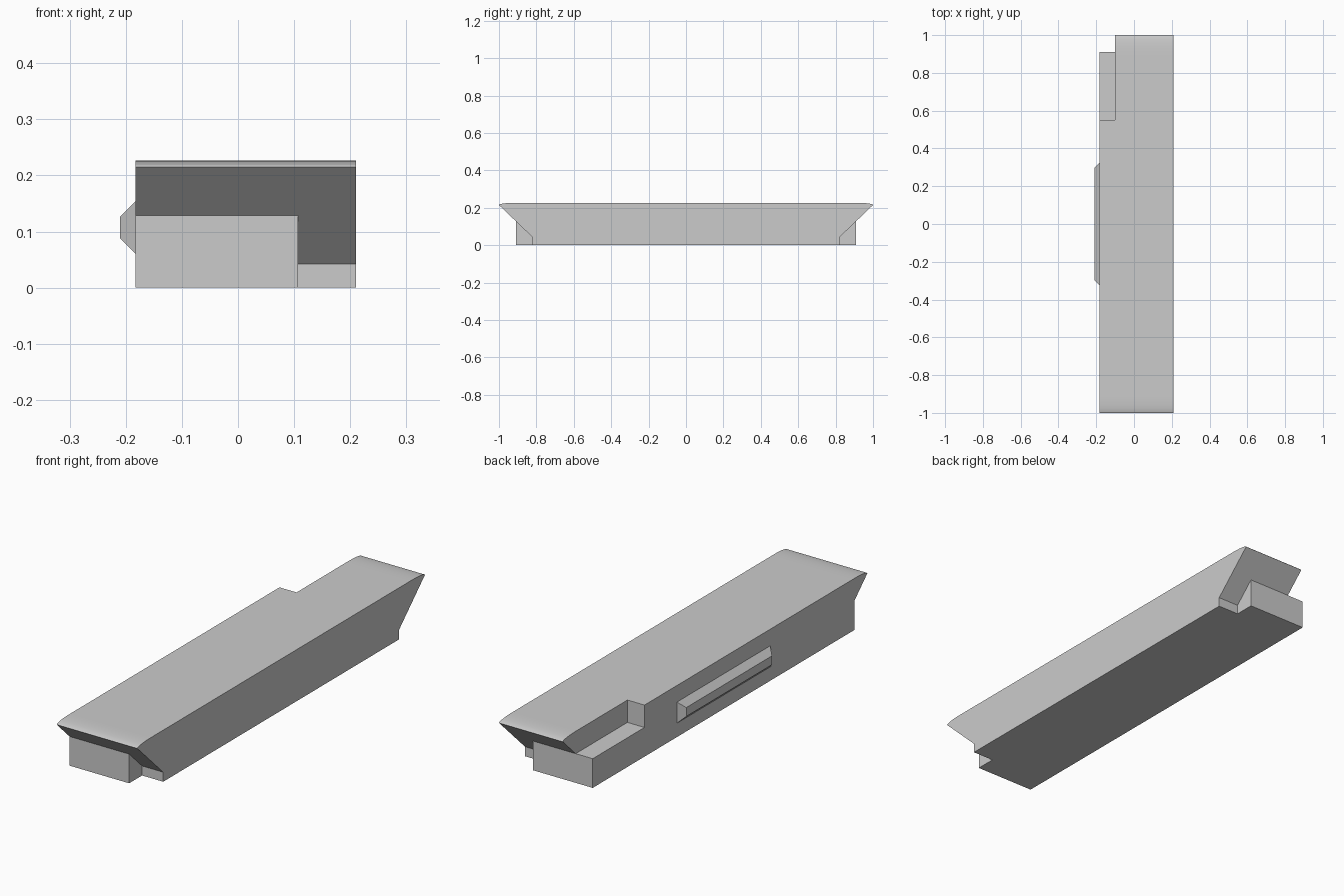
import bpy
import bmesh
import math

cube = bpy.data.objects.get("Cube")
if cube:
    bpy.data.objects.remove(cube, do_unlink=True)

grey = bpy.data.materials.new("light_grey")
grey.use_nodes = True
colour = (0.6, 0.6, 0.6, 1)
grey.diffuse_color = colour
grey.node_tree.nodes["Principled BSDF"].inputs["Base Color"].default_value = colour

RIGHT, LEFT, RECESS = -0.183, 0.21, 0.107
BLOCK_Y, BLOCK_Z = 0.91, 0.1285
TOP, LIP = 0.227, 0.215


def finish(name, bm):
    bmesh.ops.recalc_face_normals(bm, faces=bm.faces)
    mesh = bpy.data.meshes.new(name)
    bm.to_mesh(mesh)
    bm.free()
    obj = bpy.data.objects.new(name, mesh)
    bpy.context.collection.objects.link(obj)
    mesh.materials.append(grey)
    return obj


def prism(name, profile, x0, x1):
    """Extrude a (y, z) profile along x."""
    bm = bmesh.new()
    face = bm.faces.new([bm.verts.new((x0, y, z)) for y, z in profile])
    new = bmesh.ops.extrude_face_region(bm, geom=[face])["geom"]
    bmesh.ops.translate(bm, vec=(x1 - x0, 0, 0),
                        verts=[v for v in new if isinstance(v, bmesh.types.BMVert)])
    return finish(name, bm)


def mirrored(points):
    return [(-y, z) for y, z in points]


# Long body: upright block ends, undercut overhang, rounded top lips
arc = []
for i in range(7):
    a = math.radians(90 * i / 6)
    arc.append((0.91 + 0.09 * math.cos(a), LIP + (TOP - LIP) * math.sin(a)))
half = [(BLOCK_Y, 0), (BLOCK_Y, BLOCK_Z)] + arc + [(0.89, TOP)]
body = prism("body", half + mirrored(half)[::-1], RIGHT, LEFT)

# Cutters: stepped recess at both ends, notch in the rear right corner
recess = [(0.82, -0.1), (0.82, 0.042), (BLOCK_Y, BLOCK_Z), (1.0, -0.1)]
notch = [(0.55, BLOCK_Z), (1.1, BLOCK_Z), (1.1, 0.4), (0.55, 0.4)]
cutters = [prism("rear_recess_cutter", recess, RECESS, 0.4),
           prism("front_recess_cutter", mirrored(recess), RECESS, 0.4),
           prism("notch_cutter", notch, -0.4, -0.1)]

bpy.context.view_layer.objects.active = body
for cutter in cutters:
    cutter.hide_render = True
    mod = body.modifiers.new("cut", 'BOOLEAN')
    mod.operation = 'DIFFERENCE'
    mod.solver = 'EXACT'
    mod.object = cutter
    bpy.ops.object.modifier_apply(modifier=mod.name)
    bpy.data.objects.remove(cutter, do_unlink=True)

# Side rail with bevelled edges
bm = bmesh.new()
rings = []
for x, y, z0, z1 in [(RIGHT, 0.325, 0.061, 0.154), (-0.21, 0.298, 0.088, 0.127)]:
    rings.append([bm.verts.new((x, *p)) for p in ((-y, z0), (y, z0), (y, z1), (-y, z1))])
for ring in rings:
    bm.faces.new(ring)
for i in range(4):
    j = (i + 1) % 4
    bm.faces.new((rings[0][i], rings[0][j], rings[1][j], rings[1][i]))
rail = finish("side_rail", bm)

# Smooth the rounded lips, keep every other edge sharp
bpy.ops.object.select_all(action='DESELECT')
body.select_set(True)
bpy.ops.object.shade_smooth_by_angle(angle=math.radians(25))
